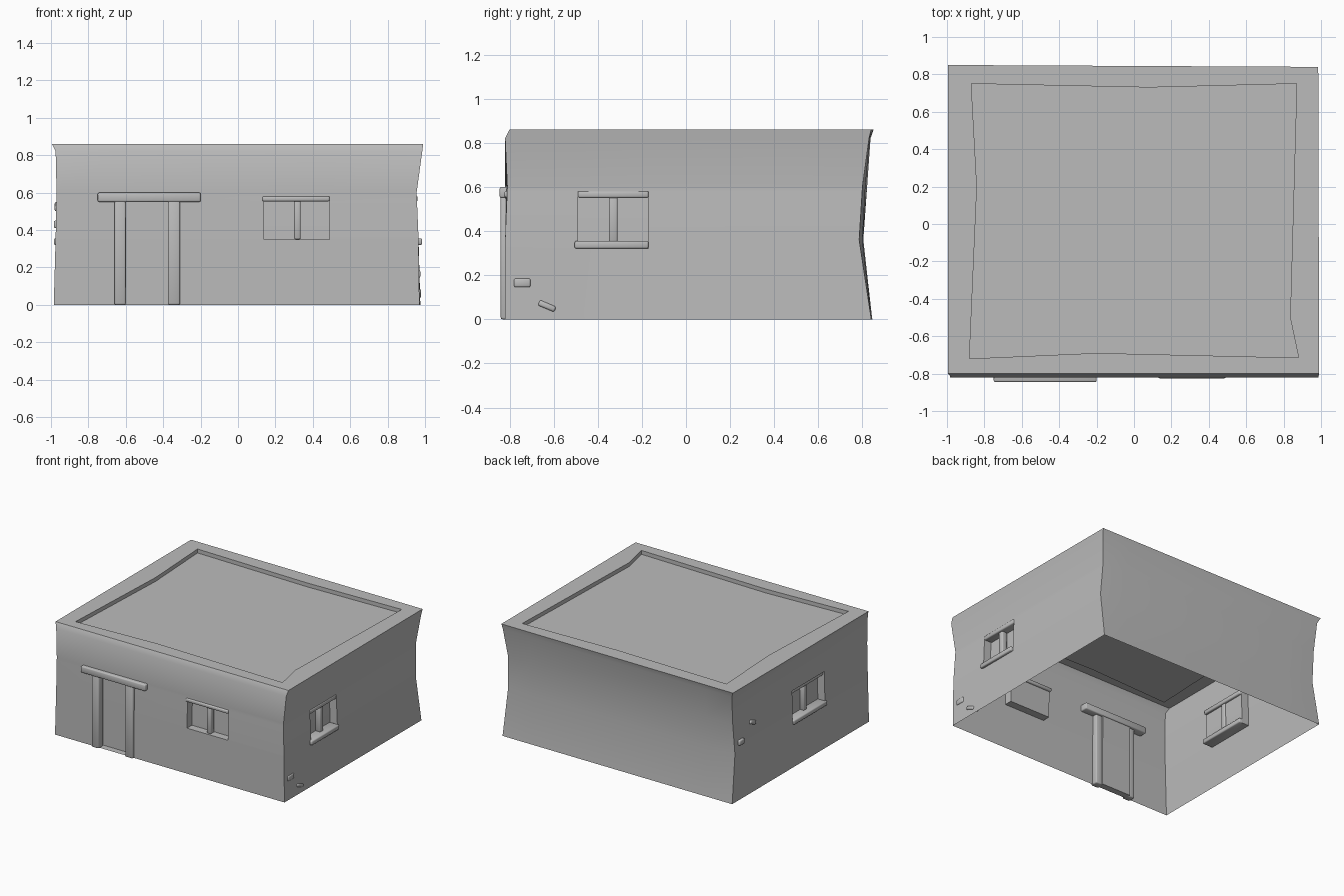
import bpy, bmesh, math
from mathutils import Vector

cube = bpy.data.objects.get("Cube")
if cube:
    bpy.data.objects.remove(cube)

clay = bpy.data.materials.new("clay_grey")
clay.use_nodes = True
clay.diffuse_color = (0.5, 0.5, 0.5, 1)
bsdf = clay.node_tree.nodes["Principled BSDF"]
bsdf.inputs["Base Color"].default_value = clay.diffuse_color
bsdf.inputs["Roughness"].default_value = 0.9


def add_mesh(bm, name, angle):
    mesh = bpy.data.meshes.new(name)
    bm.to_mesh(mesh)
    bm.free()
    obj = bpy.data.objects.new(name, mesh)
    bpy.context.collection.objects.link(obj)
    mesh.materials.append(clay)
    bpy.ops.object.select_all(action="DESELECT")
    obj.select_set(True)
    bpy.context.view_layer.objects.active = obj
    bpy.ops.object.shade_smooth_by_angle(angle=math.radians(angle))
    return obj


# Corners of the weathered wall shell: (x, y) at each level, going round
HEIGHT = .86
LEVELS = [0, .36, .6, .82, HEIGHT]
CORNERS = {
    "front_right": [(-.985, -.82), (-.975, -.82), (-.97, -.82), (-.975, -.82), (-.995, -.80)],
    "front_left": [(.97, -.82), (.965, -.82), (.955, -.81), (.985, -.82), (.99, -.80)],
    "back_left": [(.975, .84), (.965, .785), (.955, .80), (.98, .83), (.985, .84)],
    "back_right": [(-.985, .845), (-.97, .79), (-.965, .81), (-.975, .835), (-.995, .85)],
}


def corner(name, z):
    pts = CORNERS[name]
    i = max(k for k in range(len(LEVELS) - 1) if LEVELS[k] <= z)
    t = (z - LEVELS[i]) / (LEVELS[i + 1] - LEVELS[i])
    return Vector(pts[i]).lerp(Vector(pts[i + 1]), t)


def wall(name, start, end, axis, inward, recesses=(), bulge_cuts=(), bulge=0):
    """Sheet between two corners, with box recesses (lo, hi, z0, z1, depth)."""
    bm = bmesh.new()
    inward = Vector(inward)
    zs = sorted(set(LEVELS + [z for r in recesses for z in r[2:4]]))
    backward = corner(end, 0)[axis] < corner(start, 0)[axis]
    cuts = sorted({v for r in recesses for v in r[:2]} | set(bulge_cuts), reverse=backward)
    rows = []
    for z in zs:
        a, b = corner(start, z), corner(end, z)
        push = inward.xy * bulge * math.sin(math.pi * z / HEIGHT)
        inner = [a.lerp(b, (c - a[axis]) / (b[axis] - a[axis])) - push for c in cuts]
        rows.append([bm.verts.new((p.x, p.y, z)) for p in [a] + inner + [b]])
    for low, high in zip(rows, rows[1:]):
        for i in range(len(low) - 1):
            bm.faces.new((low[i], low[i + 1], high[i + 1], high[i]))
    for lo, hi, z0, z1, depth in recesses:
        hits = [f for f in bm.faces
                if lo < f.calc_center_median()[axis] < hi
                and z0 < f.calc_center_median().z < z1]
        made = bmesh.ops.extrude_face_region(bm, geom=hits)["geom"]
        verts = [g for g in made if isinstance(g, bmesh.types.BMVert)]
        bmesh.ops.translate(bm, verts=verts, vec=inward * depth)
        bmesh.ops.delete(bm, geom=[f for f in hits if f.is_valid], context="FACES_ONLY")
    return add_mesh(bm, name, 35)


wall("front_wall", "front_right", "front_left", 0, (0, 1, 0),
     [(-.61, -.36, 0, .55, .05), (.14, .49, .35, .58, .06)])
wall("left_wall", "front_left", "back_left", 1, (-1, 0, 0), [(-.49, -.17, .32, .58, .06)])
wall("back_wall", "back_left", "back_right", 0, (0, -1, 0),
     bulge_cuts=(-.75, .75), bulge=.015)
wall("right_wall", "back_right", "front_right", 1, (1, 0, 0), [(-.30, .09, .32, .58, .06)])

# Parapet rim with an uneven inner edge, just proud of the flat roof
ROOF = .83
INNER = [(-.88, -.72), (-.2, -.69), (.88, -.715), (.835, -.5),
         (.87, .75), (.08, .73), (-.87, .75), (-.84, .2)]
bm = bmesh.new()
outer = [bm.verts.new((*pts[-1], HEIGHT)) for pts in CORNERS.values()]
top = [bm.verts.new((x, y, HEIGHT)) for x, y in INNER]
low = [bm.verts.new((x, y, ROOF)) for x, y in INNER]
for i in range(4):
    j = 2 * i
    bm.faces.new((outer[i], outer[(i + 1) % 4], top[(j + 2) % 8], top[j + 1], top[j]))
for i in range(8):
    k = (i + 1) % 8
    bm.faces.new((top[i], top[k], low[k], low[i]))
bm.faces.new(low)
add_mesh(bm, "parapet_and_roof", 35)


def beam(name, lo, hi, tilt=0):
    """Softly rounded timber between two opposite corners."""
    lo, hi = Vector(lo), Vector(hi)
    bm = bmesh.new()
    bmesh.ops.create_cube(bm, size=1)
    bmesh.ops.scale(bm, vec=hi - lo, verts=bm.verts)
    bmesh.ops.bevel(bm, geom=bm.edges[:], offset=.008, segments=2,
                    profile=.5, affect="EDGES")
    obj = add_mesh(bm, name, 50)
    obj.location = (lo + hi) / 2
    obj.rotation_euler.x = tilt


# Door frame
beam("door_post_right", (-.66, -.84, 0), (-.60, -.78, .56))
beam("door_post_left", (-.375, -.84, 0), (-.31, -.78, .56))
beam("door_lintel", (-.75, -.845, .55), (-.20, -.76, .60))

# Front window
beam("front_window_lintel", (.13, -.825, .553), (.49, -.74, .58))
beam("front_window_bar", (.30, -.81, .35), (.335, -.765, .56))

# Side windows
for side, s, y0, y1 in (("left", 1, -.49, -.17), ("right", -1, -.30, .09)):
    mid = (y0 + y1) / 2
    beam(side + "_window_lintel", (min(s * .89, s * .96), y0, .55),
         (max(s * .89, s * .96), y1, .582))
    beam(side + "_window_sill", (min(s * .89, s * .985), y0 - .015, .32),
         (max(s * .89, s * .985), y1, .355))
    beam(side + "_window_bar", (min(s * .90, s * .945), mid - .02, .35),
         (max(s * .90, s * .945), mid + .02, .56))

# Small peg ends poking out of the side walls
beam("left_peg_upper", (.92, -.78, .145), (.975, -.705, .185))
beam("left_peg_lower", (.92, -.67, .047), (.978, -.59, .073), tilt=-.4)
beam("right_peg_lower", (-.985, .69, .41), (-.92, .75, .45))
beam("right_peg_upper", (-.98, .54, .51), (-.92, .61, .54), tilt=.4)
